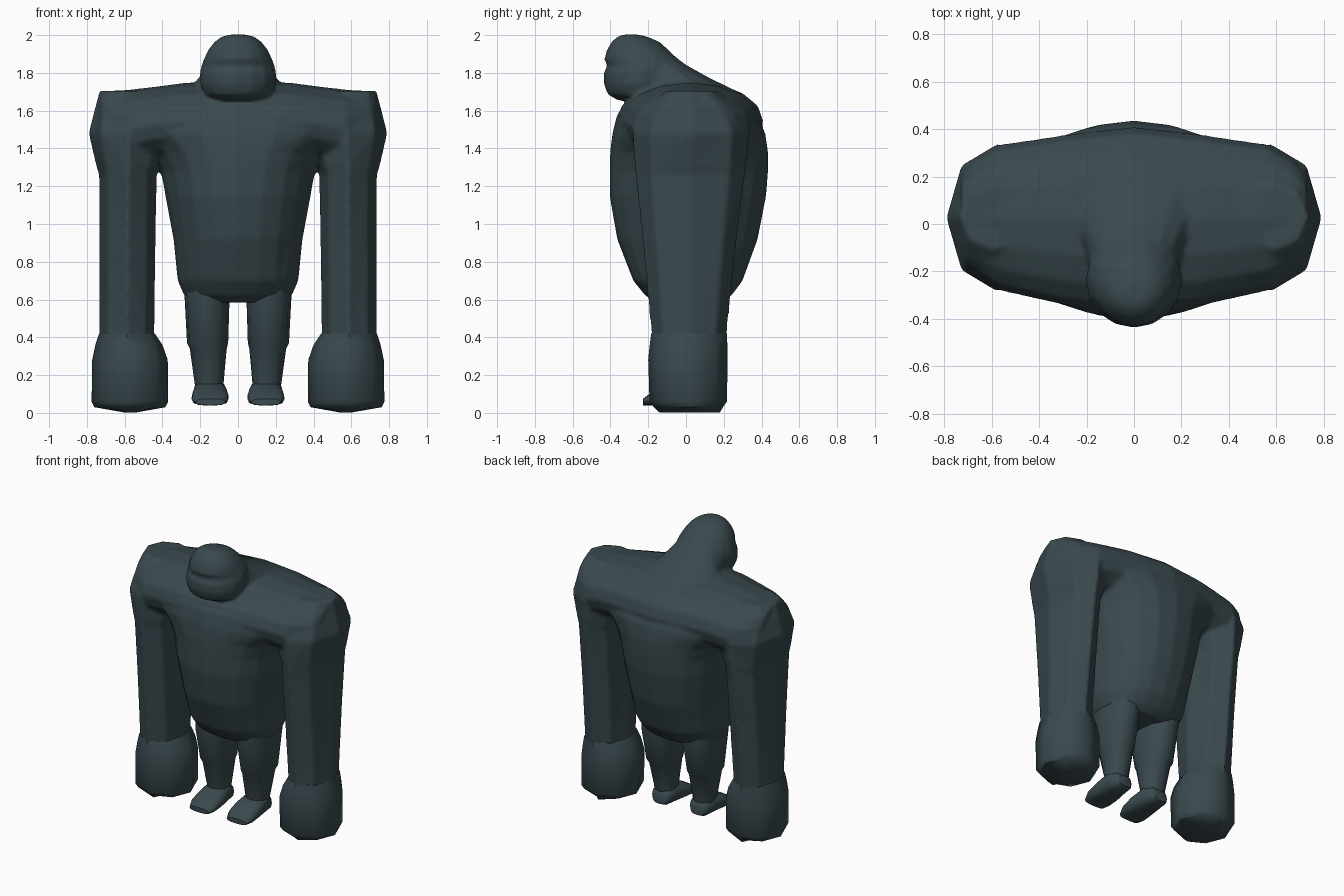
import bpy, bmesh, math

slate = bpy.data.materials.new("dark slate")
slate.diffuse_color = (0.042, 0.067, 0.077, 1)


def loft(name, axis, rings, n=14, power=2.4, angle=50, mirror=False):
    """Skin closed rings (t, u0, u1, v0, v1) stacked along an axis; u, v are the other two axes."""
    bm = bmesh.new()
    loops = []
    for t, u0, u1, v0, v1 in rings:
        loop = []
        for i in range(n):
            a = 2 * math.pi * i / n
            c, s = round(math.cos(a), 6), round(math.sin(a), 6)
            e = 2 / power
            p = [(u0 + u1) / 2 + (u1 - u0) / 2 * math.copysign(abs(c) ** e, c),
                 (v0 + v1) / 2 + (v1 - v0) / 2 * math.copysign(abs(s) ** e, s)]
            p.insert("xyz".index(axis), t)
            loop.append(bm.verts.new(p))
        loops.append(loop)
    for a, b in zip(loops, loops[1:]):
        for i in range(n):
            j = (i + 1) % n
            bm.faces.new((a[i], a[j], b[j], b[i]))
    bm.faces.new(loops[0])
    bm.faces.new(loops[-1])
    if mirror:
        geo = bmesh.ops.duplicate(bm, geom=bm.verts[:] + bm.edges[:] + bm.faces[:])["geom"]
        for v in geo:
            if isinstance(v, bmesh.types.BMVert):
                v.co.x *= -1
    bmesh.ops.recalc_face_normals(bm, faces=bm.faces[:])
    mesh = bpy.data.meshes.new(name)
    bm.to_mesh(mesh)
    bm.free()
    obj = bpy.data.objects.new(name, mesh)
    bpy.context.collection.objects.link(obj)
    mesh.materials.append(slate)
    bpy.ops.object.select_all(action='DESELECT')
    bpy.context.view_layer.objects.active = obj
    obj.select_set(True)
    bpy.ops.object.shade_smooth_by_angle(angle=math.radians(angle))
    return obj


# Barrel torso tapering to the hips, flaring under the shoulders
torso = loft("body", "z", [
    (0.585, -0.22, 0.22, -0.16, 0.19),
    (0.62, -0.285, 0.285, -0.215, 0.24),
    (0.70, -0.32, 0.32, -0.28, 0.30),
    (0.92, -0.342, 0.342, -0.365, 0.38),
    (1.15, -0.385, 0.385, -0.405, 0.425),
    (1.28, -0.407, 0.407, -0.405, 0.435),
    (1.38, -0.46, 0.46, -0.402, 0.435),
    (1.48, -0.60, 0.60, -0.39, 0.42),
    (1.58, -0.62, 0.62, -0.365, 0.375),
    (1.68, -0.48, 0.48, -0.25, 0.29)], n=20, power=2.2)

# Broad shoulder yoke running from side to side
half = [(0.28, -0.345, 0.378, 1.33, 1.748),
        (0.43, -0.312, 0.355, 1.33, 1.728),
        (0.57, -0.28, 0.335, 1.30, 1.712),
        (0.68, -0.20, 0.27, 1.30, 1.705),
        (0.73, -0.13, 0.20, 1.32, 1.695)]
yoke = loft("shoulder_yoke", "x", [(-x, *r) for x, *r in reversed(half)]
            + [(0, -0.37, 0.41, 1.33, 1.755)] + half, n=16, power=2.05)

# Long straight arms
arms = loft("arms", "z", [
    (0.30, 0.445, 0.733, -0.18, 0.21),
    (0.41, 0.442, 0.735, -0.184, 0.216),
    (0.90, 0.435, 0.735, -0.232, 0.27),
    (1.26, 0.43, 0.737, -0.272, 0.317),
    (1.31, 0.41, 0.752, -0.277, 0.324),
    (1.48, 0.36, 0.792, -0.284, 0.338),
    (1.61, 0.40, 0.76, -0.22, 0.28),
    (1.705, 0.44, 0.735, -0.11, 0.17)], n=8, power=2.0, mirror=True)

# Domed head with a heavy jaw
head = loft("head", "z", [
    (1.655, -0.13, 0.13, -0.36, -0.10),
    (1.685, -0.178, 0.178, -0.415, -0.08),
    (1.74, -0.202, 0.202, -0.435, -0.05),
    (1.80, -0.203, 0.203, -0.437, -0.03),
    (1.84, -0.194, 0.194, -0.416, -0.03),
    (1.87, -0.182, 0.182, -0.435, -0.04),
    (1.92, -0.160, 0.160, -0.42, -0.09),
    (1.965, -0.125, 0.125, -0.395, -0.14),
    (1.99, -0.09, 0.09, -0.365, -0.20),
    (2.003, -0.045, 0.045, -0.335, -0.25)], n=16, power=2.0)

# Thick neck sloping into the back
neck = loft("neck", "y", [
    (-0.32, -0.10, 0.10, 1.62, 1.96),
    (-0.28, -0.15, 0.15, 1.58, 2.0),
    (-0.20, -0.18, 0.18, 1.54, 1.985),
    (-0.10, -0.21, 0.21, 1.50, 1.92),
    (0.00, -0.27, 0.27, 1.46, 1.845),
    (0.12, -0.34, 0.34, 1.42, 1.778),
    (0.28, -0.36, 0.36, 1.34, 1.70),
    (0.36, -0.27, 0.27, 1.34, 1.58)], n=18, power=1.9)

# Blend the upper body into one continuous skin
bpy.ops.object.select_all(action='DESELECT')
for part in (torso, yoke, arms, head, neck):
    part.modifiers.clear()
    part.select_set(True)
bpy.context.view_layer.objects.active = torso
bpy.ops.object.join()
skin = torso.modifiers.new("blend", 'REMESH')
skin.mode = 'VOXEL'
skin.voxel_size = 0.012
skin.use_smooth_shade = True
relax = torso.modifiers.new("relax", 'SMOOTH')
relax.factor = 0.5
relax.iterations = 8

# Heavy rounded fists with a ridged underside
loft("fists", "z", [
    (0.002, 0.54, 0.60, -0.14, 0.18),
    (0.03, 0.385, 0.76, -0.17, 0.195),
    (0.06, 0.37, 0.775, -0.193, 0.217),
    (0.28, 0.372, 0.772, -0.20, 0.22),
    (0.36, 0.40, 0.755, -0.192, 0.219),
    (0.42, 0.440, 0.736, -0.184, 0.216)], n=8, power=2.1, mirror=True)

# Short legs with a step at the knee
loft("legs", "z", [
    (0.08, 0.085, 0.22, -0.06, 0.07),
    (0.16, 0.076, 0.23, -0.075, 0.085),
    (0.34, 0.06, 0.255, -0.115, 0.13),
    (0.37, 0.052, 0.27, -0.13, 0.15),
    (0.60, 0.045, 0.282, -0.18, 0.20),
    (0.70, 0.045, 0.282, -0.18, 0.20)], n=12, power=2.3, mirror=True)

# Wedge feet with a low toe
loft("feet", "y", [
    (-0.228, 0.07, 0.225, 0.04, 0.075),
    (-0.18, 0.05, 0.246, 0.038, 0.11),
    (-0.10, 0.05, 0.244, 0.038, 0.145),
    (0.00, 0.065, 0.235, 0.038, 0.18),
    (0.07, 0.08, 0.22, 0.04, 0.15),
    (0.09, 0.10, 0.20, 0.05, 0.11)], n=12, power=2.7, mirror=True)
